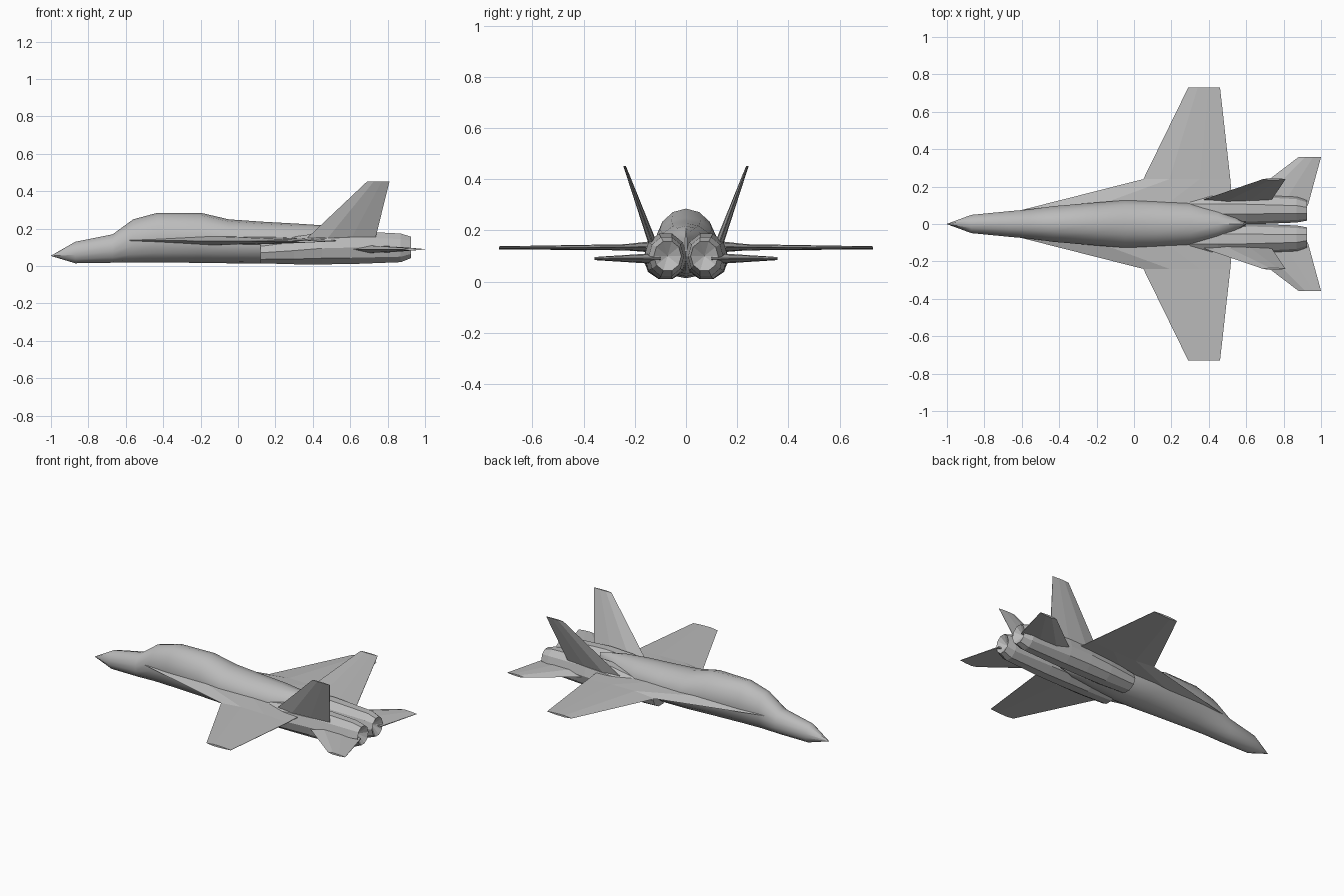
import bpy, bmesh, math

cube = bpy.data.objects.get("Cube")
if cube:
    bpy.data.objects.remove(cube)

grey = bpy.data.materials.new("airframe grey")
grey.use_nodes = True
grey.diffuse_color = (0.5, 0.5, 0.5, 1)
grey.node_tree.nodes["Principled BSDF"].inputs["Base Color"].default_value = (0.5, 0.5, 0.5, 1)


def loft(name, rings, mirror=False, recess=0.0, smooth=0):
    """Skin a list of equal-length rings, optionally mirrored across y."""
    bm = bmesh.new()
    loops = [[bm.verts.new(p) for p in ring] for ring in rings]
    n = len(loops[0])
    for a, b in zip(loops, loops[1:]):
        for i in range(n):
            j = (i + 1) % n
            bm.faces.new((a[i], a[j], b[j], b[i]))
    bm.faces.new(loops[0])
    end = bm.faces.new(loops[-1])
    if recess:
        hub = bmesh.ops.poke(bm, faces=[end])["verts"][0]
        hub.co.x -= recess
    bmesh.ops.remove_doubles(bm, verts=bm.verts, dist=0.0005)
    bmesh.ops.recalc_face_normals(bm, faces=bm.faces)
    mesh = bpy.data.meshes.new(name)
    bm.to_mesh(mesh)
    bm.free()
    mesh.materials.append(grey)
    obj = bpy.data.objects.new(name, mesh)
    bpy.context.collection.objects.link(obj)
    if smooth:
        bpy.ops.object.select_all(action="DESELECT")
        obj.select_set(True)
        bpy.context.view_layer.objects.active = obj
        bpy.ops.object.shade_smooth_by_angle(angle=math.radians(smooth))
    if mirror:
        mod = obj.modifiers.new("mirror", "MIRROR")
        mod.use_axis = (False, True, False)
        mod.use_mirror_merge = False
    return obj


def oval(x, y, half_width, bottom, top, sides, turn=0.0):
    """Oval cross-section across the x axis."""
    mid, high = (bottom + top) / 2, (top - bottom) / 2
    angles = [math.tau * (i + turn) / sides for i in range(sides)]
    return [(x, y + half_width * math.sin(a), mid + high * math.cos(a)) for a in angles]


def blade(lead, trail, y, z, thick, upright=False):
    """Faceted aerofoil section; thickness lies in z, or in y when upright."""
    shape = [(0, 0), (0.3, 0.5), (0.65, 0.4), (1, 0.06),
             (1, -0.06), (0.65, -0.4), (0.3, -0.5)]
    ring = []
    for u, v in shape:
        x, t = lead + u * (trail - lead), v * thick
        ring.append((x, y + t, z) if upright else (x, y, z + t))
    return ring


# Fuselage with blended canopy: x, half width, bottom, top
body = [(-1, 0.001, 0.054, 0.056), (-0.87, 0.05, 0.015, 0.13),
        (-0.67, 0.07, 0.018, 0.17), (-0.56, 0.08, 0.02, 0.25),
        (-0.43, 0.098, 0.02, 0.285), (-0.2, 0.118, 0.017, 0.285),
        (-0.05, 0.13, 0.015, 0.25), (0.12, 0.125, 0.013, 0.238),
        (0.3, 0.115, 0.02, 0.228), (0.45, 0.08, 0.03, 0.218),
        (0.54, 0.04, 0.05, 0.205), (0.6, 0.004, 0.08, 0.19)]
loft("fuselage", [oval(x, 0, w, b, t, 14) for x, w, b, t in body], smooth=35)

# Twin engines with recessed nozzles: x, y, half width, bottom, top
engine = [(0.12, 0.08, 0.075, 0.012, 0.13), (0.3, 0.08, 0.085, 0.006, 0.16),
          (0.45, 0.08, 0.086, 0.005, 0.185), (0.6, 0.08, 0.083, 0.006, 0.192),
          (0.87, 0.077, 0.069, 0.017, 0.178), (0.925, 0.072, 0.054, 0.04, 0.16)]
loft("engines", [oval(x, y, w, b, t, 10, 0.5) for x, y, w, b, t in engine],
     mirror=True, recess=0.04)

# Wings with long root extensions
loft("wings", [blade(-0.62, 0.53, 0.07, 0.137, 0.055),
               blade(0.05, 0.515, 0.24, 0.134, 0.024),
               blade(0.29, 0.46, 0.73, 0.132, 0.012)], mirror=True)

# Horizontal tailplanes
loft("tailplanes", [blade(0.54, 0.93, 0.1, 0.09, 0.045),
                    blade(0.88, 1.0, 0.358, 0.09, 0.012)], mirror=True)

# Canted vertical fins
loft("tail_fins", [blade(0.37, 0.735, 0.13, 0.15, 0.035, True),
                   blade(0.69, 0.81, 0.24, 0.452, 0.01, True)], mirror=True)
